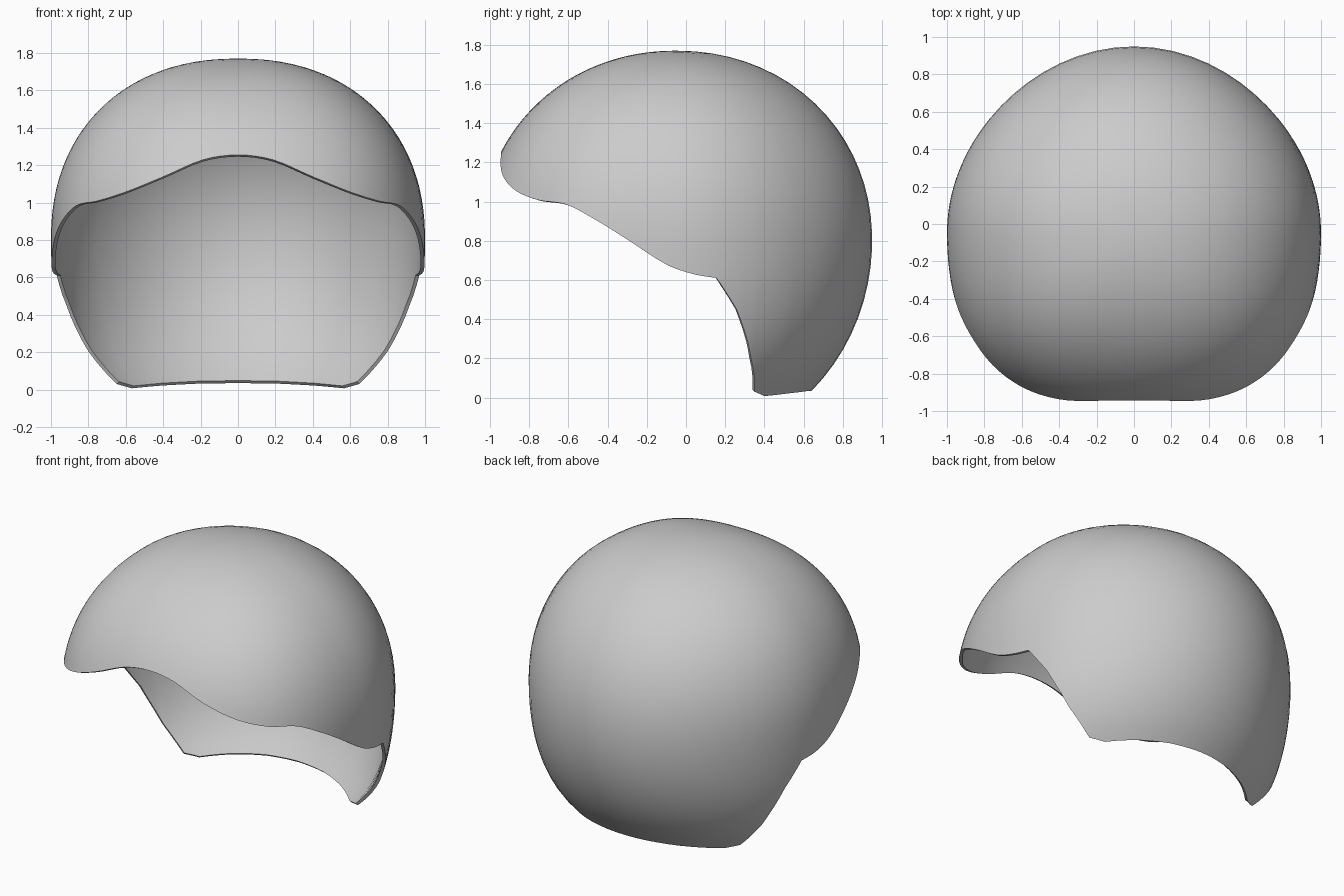
import bpy, bmesh, math

if "Cube" in bpy.data.objects:
    bpy.data.objects.remove(bpy.data.objects["Cube"])

# Rim of the open shell: (azimuth in degrees from the front, height)
FRONT = [(0, 1.255), (12, 1.228), (24.7, 1.135), (36.5, 1.055), (47, 1.008), (57, .985),
         (66.5, .905), (75.4, .81), (87, .68), (95, .63), (102, .61)]
REAR = [(102, .61), (108.6, .45), (113.5, .28), (115.6, .2), (121.6, .03),
        (128.4, .007), (145, .022), (162, .032), (180, .035)]
CENTRE_Y, CENTRE_Z = -.05, .80
ROWS = 28


def smooth_rim(knots, steps):
    """Cubic interpolation through the knots, level at the front centre."""
    slopes = [0]
    for i in range(1, len(knots)):
        a, b = knots[i - 1], knots[min(i + 1, len(knots) - 1)]
        slopes.append((b[1] - a[1]) / (b[0] - a[0]))
    out = []
    for i in range(len(knots) - 1):
        (x0, z0), (x1, z1) = knots[i], knots[i + 1]
        d = x1 - x0
        for k in range(steps):
            t = k / steps
            z = ((2*t**3 - 3*t**2 + 1) * z0 + (t**3 - 2*t**2 + t) * d * slopes[i]
                 + (3*t**2 - 2*t**3) * z1 + (t**3 - t**2) * d * slopes[i + 1])
            out.append((x0 + d * t, z))
    return out


def linear_rim(knots, steps):
    out = []
    for (x0, z0), (x1, z1) in zip(knots, knots[1:]):
        out += [(x0 + (x1 - x0) * k / steps, z0 + (z1 - z0) * k / steps) for k in range(steps)]
    return out + [knots[-1]]


def half_height(dz):
    return .97 if dz >= 0 else 1.06


def shell_point(az, c):
    """Point on the rounded dome at azimuth az and normalised height c."""
    s2, diag = math.sin(az) ** 2, math.sin(2 * az) ** 2
    p = 2.07 + .13 * s2 if c >= 0 else 2
    r = max(0, 1 - abs(c) ** p) ** (1 / p)
    z = c * half_height(c)
    r *= 1 + (.052 if math.cos(az) > 0 else -.015) * diag   # squarer brow, rounder back
    if z < 0:
        r *= 1 + .165 * s2 * (z / .77) ** 2                 # fuller lower sides
    return (r * math.sin(az), CENTRE_Y - r * math.cos(az), CENTRE_Z + z)


# Full rim loop, mirrored from the right half
half = smooth_rim(FRONT, 4) + linear_rim(REAR, 3)
rim = half + [(360 - a, z) for a, z in reversed(half[1:-1])]

# Dome surface from the crown down to the rim
bm = bmesh.new()
crown = bm.verts.new((0, CENTRE_Y, CENTRE_Z + .97))
columns = []
for deg, z in rim:
    dz = z - CENTRE_Z
    end = math.acos(dz / half_height(dz))
    columns.append([bm.verts.new(shell_point(math.radians(deg), math.cos(end * j / ROWS)))
                    for j in range(1, ROWS + 1)])
for i, a in enumerate(columns):
    b = columns[(i + 1) % len(columns)]
    bm.faces.new((crown, a[0], b[0]))
    for j in range(ROWS - 1):
        bm.faces.new((a[j], a[j + 1], b[j + 1], b[j]))
bmesh.ops.recalc_face_normals(bm, faces=bm.faces)
if sum(f.normal.z * f.calc_area() for f in bm.faces) < 0:
    bmesh.ops.reverse_faces(bm, faces=bm.faces)

mesh = bpy.data.meshes.new("helmet_shell")
bm.to_mesh(mesh)
bm.free()
shell = bpy.data.objects.new("helmet_shell", mesh)
bpy.context.collection.objects.link(shell)

# Thin wall, grown inward
wall = shell.modifiers.new("wall", 'SOLIDIFY')
wall.thickness = .02
wall.offset = -1

grey = bpy.data.materials.new("light_grey")
grey.diffuse_color = (.6, .6, .6, 1)
grey.use_nodes = True
grey.node_tree.nodes["Principled BSDF"].inputs["Base Color"].default_value = grey.diffuse_color
mesh.materials.append(grey)

bpy.context.view_layer.objects.active = shell
shell.select_set(True)
bpy.ops.object.modifier_apply(modifier="wall")
bpy.ops.object.shade_smooth_by_angle(angle=math.radians(35))
